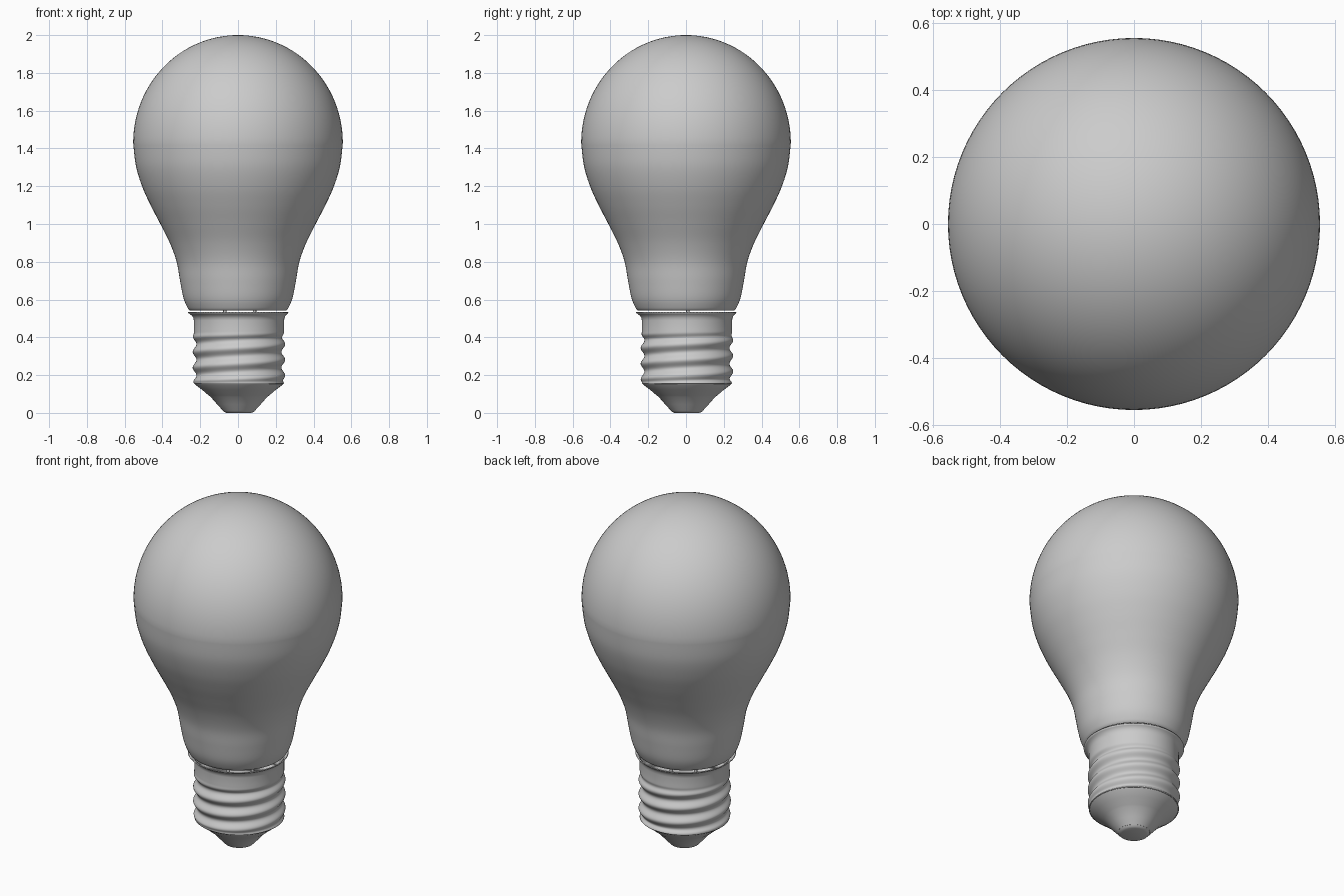
import bpy, math
from math import sin, cos, pi, tau

if "Cube" in bpy.data.objects:
    bpy.data.objects.remove(bpy.data.objects["Cube"])

SEG = 96


def make(name, rings, smooth_angle=40, cap_first=False, cap_last=False):
    """Skin a list of closed rings of points."""
    n = len(rings[0])
    verts = [p for ring in rings for p in ring]
    faces = []
    for i in range(len(rings) - 1):
        for j in range(n):
            k = (j + 1) % n
            faces.append((i * n + j, i * n + k, (i + 1) * n + k, (i + 1) * n + j))
    if cap_first:
        faces.append(tuple(reversed(range(n))))
    if cap_last:
        faces.append(tuple(range(len(verts) - n, len(verts))))
    mesh = bpy.data.meshes.new(name)
    mesh.from_pydata(verts, [], faces)
    obj = bpy.data.objects.new(name, mesh)
    bpy.context.collection.objects.link(obj)
    bpy.ops.object.select_all(action='DESELECT')
    obj.select_set(True)
    bpy.context.view_layer.objects.active = obj
    bpy.ops.object.shade_smooth_by_angle(angle=math.radians(smooth_angle))
    return obj


def ring(radius, z, cx=0.0, cy=0.0):
    """One ring; radius may be a function of the angle."""
    f = radius if callable(radius) else (lambda a: radius)
    return [(cx + f(a) * cos(a), cy + f(a) * sin(a), z)
            for a in (tau * j / SEG for j in range(SEG))]


def spline(pts, steps=6):
    """Catmull-Rom through profile points."""
    ext = [pts[0]] + pts + [pts[-1]]
    out = []
    for p0, p1, p2, p3 in zip(ext, ext[1:], ext[2:], ext[3:]):
        for s in range(steps):
            t = s / steps
            out.append(tuple(0.5 * (2 * b + (c - a) * t + (2 * a - 5 * b + 4 * c - d) * t * t
                                    + (3 * b - a - 3 * c + d) * t ** 3)
                             for a, b, c, d in zip(p0, p1, p2, p3)))
    return out + [pts[-1]]


def thin_wall(obj, thickness):
    mod = obj.modifiers.new("wall", 'SOLIDIFY')
    mod.thickness = thickness
    mod.offset = -1


def wire(name, points, radius):
    curve = bpy.data.curves.new(name, 'CURVE')
    curve.dimensions = '3D'
    curve.bevel_depth = radius
    curve.bevel_resolution = 2
    curve.use_fill_caps = True
    sp = curve.splines.new('POLY')
    sp.points.add(len(points) - 1)
    for p, co in zip(sp.points, points):
        p.co = (*co, 1)
    bpy.context.collection.objects.link(bpy.data.objects.new(name, curve))


# Glass bulb: flared neck below, rounded dome above
neck = spline([(0.255, 0.542), (0.268, 0.558), (0.289, 0.61), (0.307, 0.70), (0.325, 0.80),
               (0.361, 0.90), (0.411, 1.0), (0.463, 1.1), (0.508, 1.2),
               (0.541, 1.31), (0.555, 1.43)])
dome = [(0.555 * cos(t), 1.43 + 0.57 * sin(t))
        for t in (pi / 2 * i / 32 for i in range(1, 32))]
dome.append((0.002, 2.0))
glass = make("glass_bulb", [ring(r, z) for r, z in neck + dome], cap_last=True)
thin_wall(glass, 0.008)

# Screw cap: helical thread that fades into a plain collar and flared rim
OFF = 0.005
PITCH = 0.083


def smoothstep(a, b, x):
    t = min(1, max(0, (x - a) / (b - a)))
    return t * t * (3 - 2 * t)


def thread_radius(z):
    fade = smoothstep(0.155, 0.18, z) * (1 - smoothstep(0.39, 0.43, z))
    return lambda a: (0.239 - 0.004 * fade
                      + 0.010 * fade * cos(tau * (z - 0.302) / PITCH - (a - pi / 2)))


cap_rings = [ring(thread_radius(z), z, OFF, OFF)
             for z in (0.155 + 0.29 * i / 64 for i in range(65))]
cap_rings += [ring(r, z, OFF * k, OFF * k) for r, z, k in
              [(0.239, 0.49, 1), (0.241, 0.503, 1), (0.248, 0.515, 0.7),
               (0.258, 0.524, 0.4), (0.267, 0.530, 0.2)]]
cap = make("screw_cap", cap_rings, 60)
thin_wall(cap, 0.006)

# Insulator: tapered lower base closing the cap
make("insulator", [ring(r, z, OFF, OFF) for r, z in
                   [(0.085, 0.012), (0.115, 0.045), (0.150, 0.085), (0.160, 0.092),
                    (0.195, 0.122), (0.230, 0.148), (0.236, 0.156)]],
     25, cap_first=True, cap_last=True)

# Contact: flat foot under the insulator
make("contact", [ring(r, z, OFF, OFF) for r, z in
                 [(0.066, 0.0), (0.078, 0.005), (0.085, 0.013)]],
     50, cap_first=True, cap_last=True)

# Lead wires and filament inside the glass
for side, x in (("left", -0.07), ("right", 0.088)):
    wire(side + "_lead_wire", [(x, 0.01, 0.15), (x, 0.01, 0.9), (x * 2, 0.01, 1.3)], 0.009)
wire("filament", [(-0.14 + 0.316 * i / 120, 0.01 + 0.012 * cos(i * pi / 4),
                   1.3 + 0.012 * sin(i * pi / 4)) for i in range(121)], 0.003)
